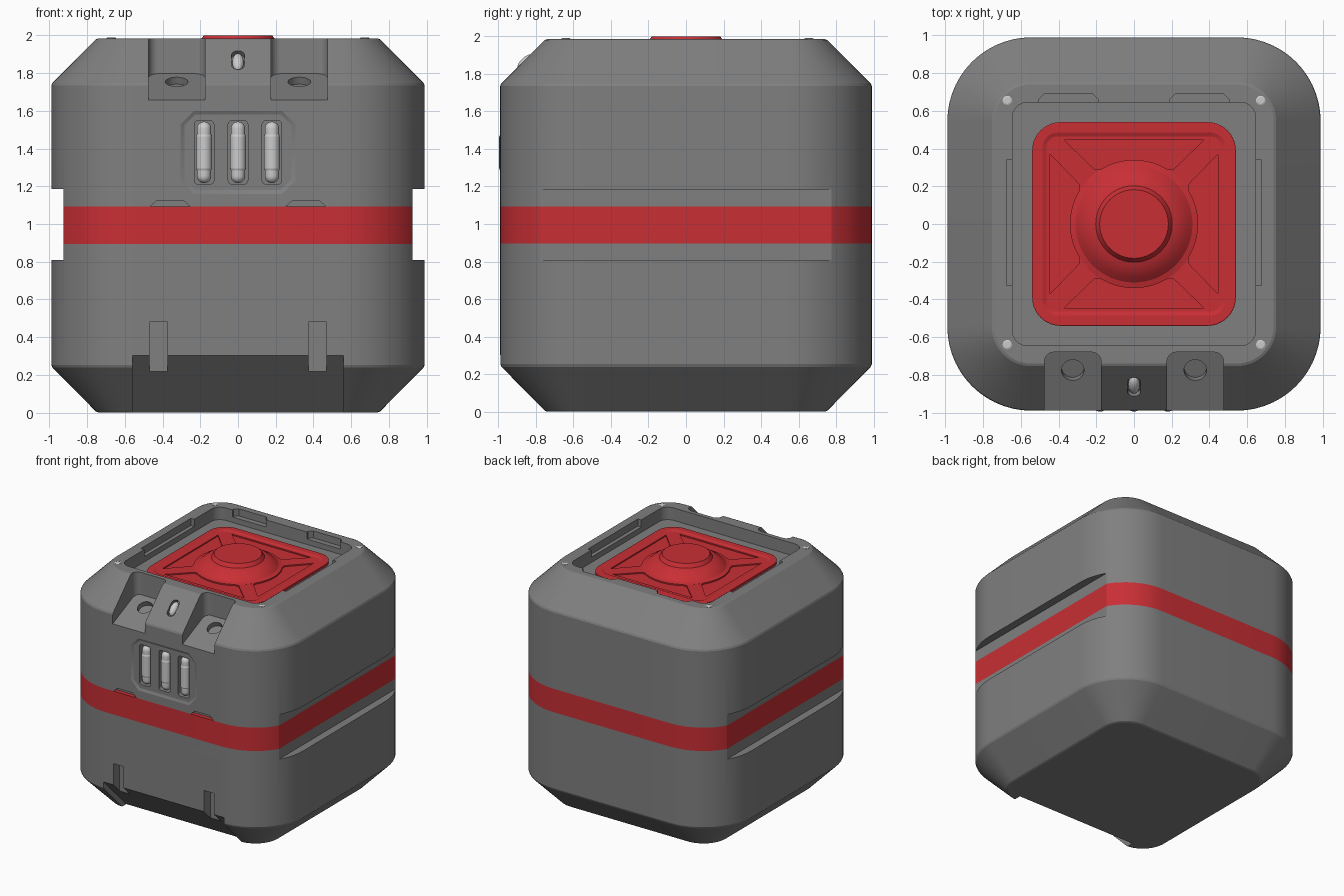
import bpy, bmesh
from math import sin, cos, pi, radians
from mathutils import Matrix, Vector, Euler

if "Cube" in bpy.data.objects:
    bpy.data.objects.remove(bpy.data.objects["Cube"])


def paint(name, *rgb):
    m = bpy.data.materials.new(name)
    m.diffuse_color = (*rgb, 1)
    m.use_nodes = True
    m.node_tree.nodes["Principled BSDF"].inputs["Base Color"].default_value = m.diffuse_color
    return m


red = paint("red_paint", 0.58, 0.028, 0.035)
grey = paint("dark_grey", 0.215, 0.215, 0.215)
lamp = paint("pale_lamp", 0.62, 0.62, 0.62)


def make(name, bm, mat=None):
    bmesh.ops.remove_doubles(bm, verts=bm.verts, dist=1e-5)
    bmesh.ops.recalc_face_normals(bm, faces=bm.faces)
    me = bpy.data.meshes.new(name)
    bm.to_mesh(me)
    bm.free()
    ob = bpy.data.objects.new(name, me)
    bpy.context.collection.objects.link(ob)
    me.materials.append(mat or grey)
    return ob


def loft(name, rings, mat=None):
    """Skin closed rings of equal length and cap both ends."""
    bm = bmesh.new()
    vs = [[bm.verts.new(p) for p in ring] for ring in rings]
    n = len(vs[0])
    for a, b in zip(vs, vs[1:]):
        for i in range(n):
            j = (i + 1) % n
            bm.faces.new((a[i], a[j], b[j], b[i]))
    bm.faces.new(vs[0])
    bm.faces.new(vs[-1])
    return make(name, bm, mat)


def rrect(hx, r, z, hy=None, cx=0, cy=0, seg=14):
    hy = hy or hx
    pts = []
    for k, (sx, sy) in enumerate(((1, 1), (-1, 1), (-1, -1), (1, -1))):
        for i in range(seg + 1):
            a = pi / 2 * (k + i / seg)
            pts.append(Vector((cx + sx * (hx - r) + r * cos(a), cy + sy * (hy - r) + r * sin(a), z)))
    return pts


def prism(name, pts, axis, a, b):
    place = {"x": lambda u, v, w: (w, u, v), "y": lambda u, v, w: (u, w, v), "z": lambda u, v, w: (u, v, w)}[axis]
    return loft(name, [[place(u, v, w) for u, v in pts] for w in (a, b)])


def box(name, x0, x1, y0, y1, z0, z1):
    return prism(name, [(x0, y0), (x1, y0), (x1, y1), (x0, y1)], "z", z0, z1)


def lathe(name, profile, loc=(0, 0, 0), tilt=0, seg=24, mat=None):
    m = Matrix.Translation(loc) @ Euler((tilt, 0, 0)).to_matrix().to_4x4()
    bm = bmesh.new()
    vs = [bm.verts.new((r, 0, z)) for r, z in profile]
    es = [bm.edges.new(p) for p in zip(vs, vs[1:])]
    bmesh.ops.spin(bm, geom=vs + es, cent=(0, 0, 0), axis=(0, 0, 1), angle=2 * pi, steps=seg)
    bm.transform(m)
    return make(name, bm, mat)


def cut(target, *cutters):
    bpy.context.view_layer.objects.active = target
    for c in cutters:
        mod = target.modifiers.new("cut", "BOOLEAN")
        mod.operation, mod.solver, mod.object = "DIFFERENCE", "EXACT", c
        bpy.ops.object.modifier_apply(modifier=mod.name)
        bpy.data.objects.remove(c)


# Shell halves and red band, with softened chamfer edges
W, R, C, H = 0.99, 0.445, 0.242, 1.985


def shell(name, profile, mat=None):
    return loft(name, [rrect(W - i, R - i, z) for i, z in profile], mat)


lower = shell("lower_shell", [(C + 0.008, 0), (C - 0.006, 0.006), (0.006, 0.239), (0, 0.253), (0, 0.895)])
upper = shell("upper_shell", [(0, 1.092), (0, 1.735), (0.006, 1.749), (C - 0.006, H - 0.006), (C + 0.008, H)])
band = shell("red_band", [(0, 0.895), (0, 1.092)], red)

# Long grip channels on both sides
for part in (lower, upper, band):
    for s in (-1, 1):
        x0, x1 = sorted((s * 0.925, s * 1.2))
        cut(part, box("side_cut", x0, x1, -1.2, 1.2, 0.808, 1.185))

# Deeper front foot chamfer and its two upright slots
cut(lower, prism("foot_cut", [(-1.1, 0.412), (-0.588, -0.1), (-1.1, -0.1)], "x", -0.56, 0.56))
for s in (-1, 1):
    x0, x1 = sorted((s * 0.375, s * 0.47))
    cut(lower, box("slot_cut", x0, x1, -1.1, -0.905, 0.21, 0.48))

# Top well with wall pockets
cut(upper, loft("well_cut", [rrect(0.645, 0.08, 1.88), rrect(0.645, 0.08, 2.2)]))
for s in (-1, 1):
    x0, x1 = sorted((s * 0.19, s * 0.505))
    cut(upper, prism("back_pocket", [(x0, 0.6), (x1, 0.6), (x1, 0.66), (x1 - 0.03, 0.69), (x0 + 0.03, 0.69), (x0, 0.66)],
                     "z", 1.925, 2.2))
    x0, x1 = sorted((s * 0.6, s * 0.677))
    cut(upper, box("side_pocket", x0, x1, -0.325, 0.34, 1.925, 2.2))

# Front latch channels with sloping floors and round holes
slope = 0.45
for s in (-1, 1):
    top = rrect(0.15, 0.05, 2.2, 0.26, s * 0.325, -0.94)
    floor = [Vector((p.x, p.y, 1.797 + (p.y + 0.68) * slope)) for p in top]
    cut(upper, loft("latch_cut", [floor, top]))
    cut(upper, lathe("hole_cut", [(0, -0.04), (0.06, -0.04), (0.06, 0.06), (0, 0.06)],
                     (s * 0.325, -0.775, 1.754), radians(24)))

# Notches above the band
for s in (-1, 1):
    c = s * 0.36
    cut(upper, prism("notch_cut", [(c - 0.12, 1.08), (c + 0.12, 1.08), (c + 0.07, 1.125), (c - 0.07, 1.125)],
                     "y", -1.1, -0.955))


# Octagonal front panel with three lamp wells
def octagon(inset, y):
    w, h, c = 0.305 - inset, 0.22 - inset, 0.07 - inset * 0.6
    return [(x, y, 1.38 + z) for x, z in ((w, h - c), (w - c, h), (c - w, h), (-w, h - c),
                                          (-w, c - h), (c - w, -h), (w - c, -h), (w, c - h))]


cut(upper, loft("panel_cut", [octagon(-0.002, -1.05), octagon(0, -W), octagon(0.02, -W + 0.009)]))
for x in (-0.18, 0, 0.18):
    well = [(p.x, -1.05, p.y) for p in rrect(0.052, 0.02, 0, 0.168, x, 1.38, 4)]
    cut(upper, loft("lamp_well", [well, [(a, -0.91, c) for a, b, c in well]]))
    half = [(0.038 * sin(pi / 2 * i / 6), 0.125 + 0.038 * cos(pi / 2 * i / 6)) for i in range(7)]
    half += [(0.038, 0.095), (0.042, 0.085)]
    lathe("front_lamp", half + [(r, -z) for r, z in reversed(half)], (x, -0.953, 1.38), seg=20, mat=lamp)

# Small status lamp in a slot on the front chamfer
tilt = Matrix.Translation((0, -0.864, 1.869)) @ Euler((radians(45), 0, 0)).to_matrix().to_4x4()
slot = [[tilt @ p for p in rrect(0.035, 0.0345, z, 0.07)] for z in (-0.03, 0.06)]
cut(upper, loft("status_slot", slot))
bulb = [(0.031 * sin(pi * i / 12), 0.06 * cos(pi * i / 12)) for i in range(13)]
lathe("status_lamp", bulb, (0, -0.852, 1.857), radians(-45), 16, lamp)

# Corner bolts on the top rim
for x in (-0.672, 0.672):
    for y in (-0.64, 0.655):
        lathe("rim_bolt", [(0, 1.96), (0.025, 1.96), (0.025, 1.987), (0.018, 1.99), (0, 1.99)], (x, y, 0), seg=16, mat=lamp)

# Red lid with framed centre and four sunken panels
lid = loft("red_lid", [rrect(0.54, 0.15, 1.86), rrect(0.54, 0.15, 1.900), rrect(0.535, 0.145, 1.903),
                       rrect(0.485, 0.08, 1.903), rrect(0.465, 0.06, 1.895)], red)
for k in range(4):
    panel = prism("panel_cut", [(-0.37, 0.445), (0.37, 0.445), (0.21, 0.29), (-0.21, 0.29)], "z", 1.885, 2.1)
    panel.data.materials.clear()
    panel.data.materials.append(red)
    panel.data.transform(Matrix.Rotation(k * pi / 2, 4, "Z"))
    cut(lid, panel)

# Domed round boss in the middle of the lid
lathe("lid_boss", [(0, 1.87), (0.34, 1.87), (0.34, 1.896), (0.31, 1.904), (0.28, 1.931), (0.245, 1.955), (0.21, 1.968),
                   (0.203, 1.97), (0.182, 2.0), (0, 2.0)], seg=64, mat=red)

# Smooth curved surfaces, keep edges sharp
bpy.ops.object.select_all(action="SELECT")
bpy.context.view_layer.objects.active = upper
bpy.ops.object.shade_smooth_by_angle(angle=radians(20))
